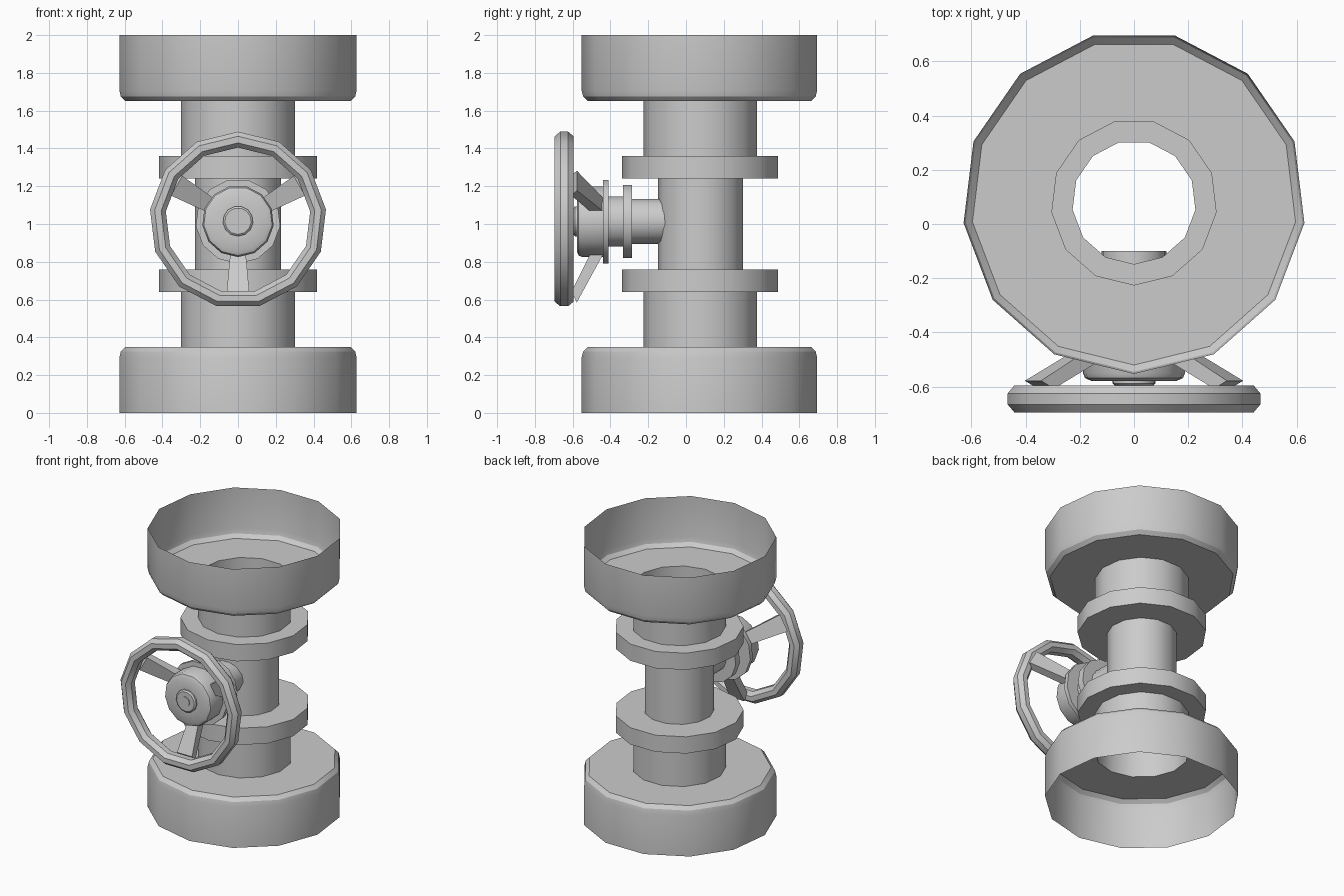
import bpy
import bmesh
from math import sin, cos, pi, radians
from mathutils import Vector, Matrix

if "Cube" in bpy.data.objects:
    bpy.data.objects.remove(bpy.data.objects["Cube"])

SIDES = 13
AXIS_Y = 0.08      # vertical pipe axis
HUB_Z = 1.015      # valve stem axis


def finish(name, bm):
    mesh = bpy.data.meshes.new(name)
    bm.to_mesh(mesh)
    bm.free()
    mesh.shade_smooth()
    mesh.set_sharp_from_angle(angle=radians(30))
    obj = bpy.data.objects.new(name, mesh)
    bpy.context.collection.objects.link(obj)
    return obj


def lathe(name, profile, place, start=-pi / 2, closed=False):
    """Spin (radius, height) points, listed bottom to top, about local z."""
    bm = bmesh.new()
    rings = []
    for r, h in profile:
        if r == 0:
            rings.append([bm.verts.new(place(0, 0, h))] * SIDES)
            continue
        angles = [start + 2 * pi * k / SIDES for k in range(SIDES)]
        rings.append([bm.verts.new(place(r * cos(a), r * sin(a), h)) for a in angles])
    pairs = list(zip(rings, rings[1:]))
    if closed:
        pairs.append((rings[-1], rings[0]))
    for low, high in pairs:
        for k in range(SIDES):
            n = (k + 1) % SIDES
            quad = [low[k], low[n], high[n], high[k]]
            bm.faces.new(list(dict.fromkeys(quad)))
    return finish(name, bm)


def upright(x, y, h):
    return Vector((x, y + AXIS_Y, h))


def forward(x, y, h):
    # local height runs towards the front (-y)
    return Vector((x, -h, y + HUB_Z))


# Hollow pipe body: open cup, pipe and collar, mirrored about mid height
half = [(0.633, 0), (0.633, 0.29), (0.625, 0.325), (0.60, 0.35), (0.305, 0.35),
        (0.305, 0.64), (0.42, 0.64), (0.42, 0.76), (0.228, 0.76)]
lathe("pipe_body", half + [(r, 2 - z) for r, z in reversed(half)], upright)

# Valve stem with its two discs
lathe("valve_stem", [(0.12, 0.10), (0.12, 0.286), (0.196, 0.286), (0.196, 0.334),
                     (0.135, 0.334), (0.135, 0.41), (0.225, 0.41), (0.225, 0.44),
                     (0.0, 0.44)], forward)

# Handwheel hub with centre nut
lathe("wheel_hub", [(0, 0.44), (0.19, 0.44), (0.19, 0.55), (0.182, 0.568), (0.16, 0.578),
                    (0.08, 0.578), (0.08, 0.588), (0.07, 0.596), (0.035, 0.596),
                    (0.035, 0.602), (0, 0.602)], forward)

# Handwheel rim with an octagonal section
section = []
for k in range(8):
    a = 2 * pi * (k + 0.5) / 8
    section.append((0.427 + 0.0455 * cos(a), 0.645 + 0.054 * sin(a)))
lathe("wheel_rim", section, lambda x, y, h: forward(x, y + 0.005, h), pi / 2, True)

# Three tapered spokes
for i, deg in enumerate((30, 150, 270)):
    bm = bmesh.new()
    rot = Matrix.Rotation(radians(deg), 3, 'Z')
    outline = [(0.16, 0.43, 0.04), (0.43, 0.578, 0.06),
               (0.375, 0.607, 0.06), (0.16, 0.50, 0.04)]
    left, right = [[bm.verts.new(forward(*(rot @ Vector((r, s * w, h)))))
                    for r, h, w in outline] for s in (1, -1)]
    bm.faces.new(left)
    bm.faces.new(right[::-1])
    for k in range(4):
        n = (k + 1) % 4
        bm.faces.new([left[n], left[k], right[k], right[n]])
    bmesh.ops.recalc_face_normals(bm, faces=bm.faces[:])
    finish(f"wheel_spoke_{i + 1}", bm)
